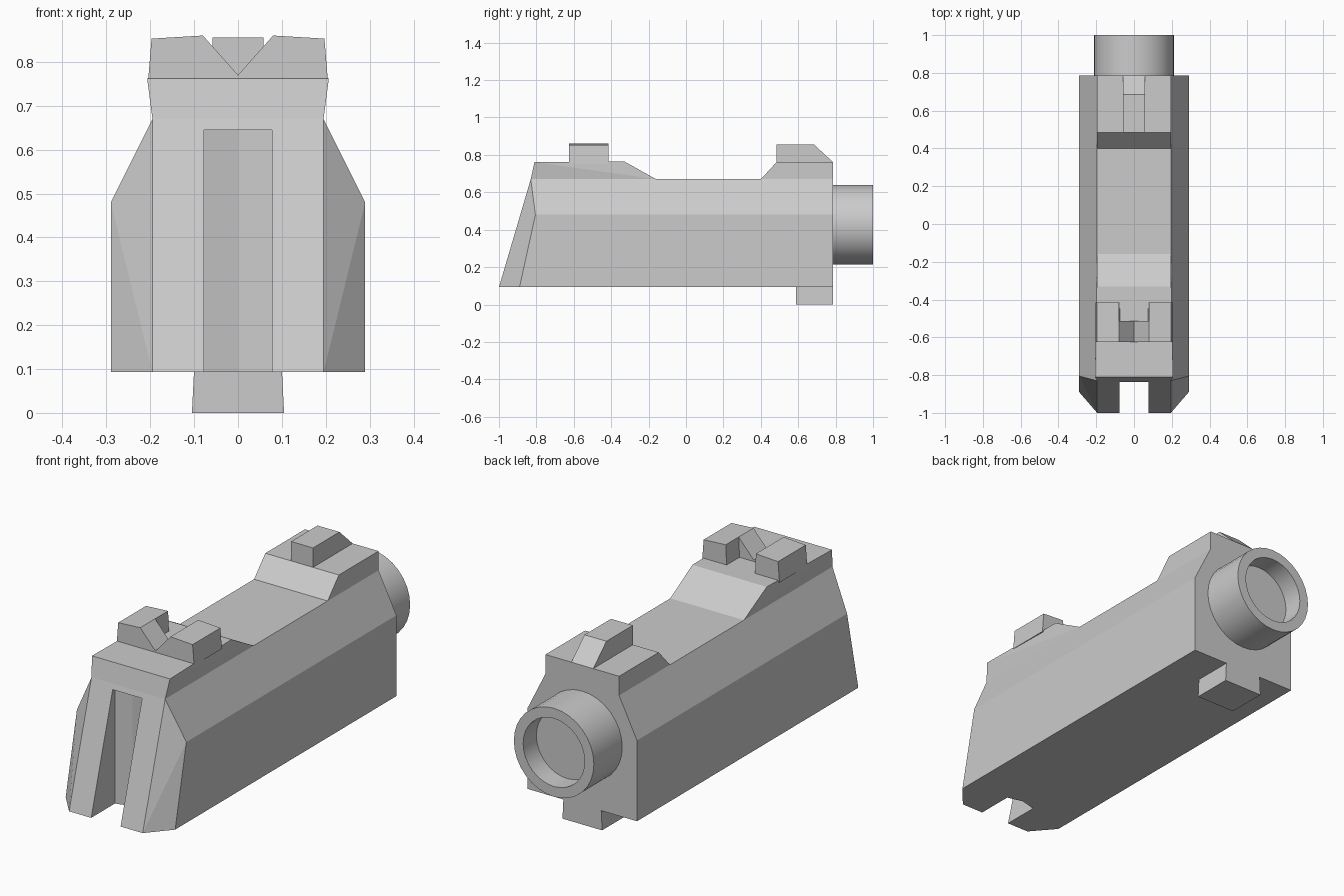
import bpy, bmesh, math
from mathutils import Matrix

if "Cube" in bpy.data.objects:
    bpy.data.objects.remove(bpy.data.objects["Cube"])


def make_object(name, bm):
    bmesh.ops.recalc_face_normals(bm, faces=bm.faces)
    mesh = bpy.data.meshes.new(name)
    bm.to_mesh(mesh)
    bm.free()
    ob = bpy.data.objects.new(name, mesh)
    bpy.context.collection.objects.link(ob)
    return ob


def hull(name, half):
    """Convex solid from points on the +x side, mirrored across x = 0."""
    bm = bmesh.new()
    for x, y, z in half:
        bm.verts.new((x, y, z))
        bm.verts.new((-x, y, z))
    res = bmesh.ops.convex_hull(bm, input=bm.verts)
    junk = set(res["geom_interior"] + res["geom_unused"])
    bmesh.ops.delete(bm, geom=[v for v in junk if isinstance(v, bmesh.types.BMVert)], context='VERTS')
    bmesh.ops.dissolve_limit(bm, angle_limit=0.01, verts=bm.verts, edges=bm.edges)
    return make_object(name, bm)


def prism(name, pts, offset):
    """Extrude a closed outline of 3D points along an offset."""
    bm = bmesh.new()
    face = bm.faces.new([bm.verts.new(p) for p in pts])
    ext = bmesh.ops.extrude_face_region(bm, geom=[face], use_keep_orig=True)
    bmesh.ops.translate(bm, vec=offset,
                        verts=[g for g in ext["geom"] if isinstance(g, bmesh.types.BMVert)])
    return make_object(name, bm)


def combine(target, other, operation):
    """Apply a boolean and remove the helper."""
    mod = target.modifiers.new("bool", 'BOOLEAN')
    mod.object, mod.operation, mod.solver = other, operation, 'EXACT'
    bpy.context.view_layer.objects.active = target
    bpy.ops.object.modifier_apply(modifier=mod.name)
    bpy.data.objects.remove(other, do_unlink=True)


# Main body: tapered shoulders and a sloped, chamfered nose
body = hull("body", [
    (.195, -.83, .67), (.29, -.805, .48), (.29, -.89, .093), (.195, -1, .093),
    (.195, .785, .67), (.29, .785, .48), (.29, .785, .093)])

# Raised front and rear platforms merged into the body
front = hull("front_platform", [
    (.195, -.83, .67), (.207, -.81, .762), (.197, -.33, .765),
    (.195, -.16, .67), (.18, -.82, .6), (.18, -.16, .6)])
rear = hull("rear_platform", [
    (.195, .4, .67), (.195, .485, .762), (.195, .785, .762),
    (.195, .785, .67), (.18, .4, .6), (.18, .785, .6)])
combine(body, front, 'UNION')
combine(body, rear, 'UNION')

# Vertical slot through the nose
slot = prism("slot_cutter", [
    (-.078, -1.1, -.1), (.078, -1.1, -.1), (.078, -.82, -.1),
    (0, -.8, -.1), (-.078, -.82, -.1)], (0, 0, .745))
combine(body, slot, 'DIFFERENCE')

# Front sight: a pair of blocks with wedges forming a V notch
for side, s in (("left", -1), ("right", 1)):
    prism(f"front_sight_block_{side}", [
        (s * .075, -.625, .755), (s * .205, -.625, .755),
        (s * .197, -.625, .853), (s * .08, -.625, .86)], (0, .21, 0))
    prism(f"front_sight_wedge_{side}", [
        (0, -.625, .755), (s * .075, -.625, .755),
        (s * .08, -.625, .86), (0, -.625, .77)], (0, .112, 0))

# Rear sight: a block with a sloped back
prism("rear_sight", [
    (-.058, .485, .757), (-.058, .485, .855), (-.058, .685, .855),
    (-.058, .785, .762), (-.058, .785, .757)], (.116, 0, 0))

# Foot peg under the rear
hull("foot_peg", [(x, y, z) for y in (.587, .785) for x, z in ((.105, 0), (.1, .1))])

# Hollow rear tube, lathed around the y axis
bm = bmesh.new()
profile = [(.212, .78), (.212, 1), (.163, 1), (.163, .9), (0, .9)]
verts = [bm.verts.new((r, y, .427)) for r, y in profile]
edges = [bm.edges.new(p) for p in zip(verts, verts[1:])]
bmesh.ops.spin(bm, geom=verts + edges, cent=(0, 0, .427), axis=(0, 1, 0),
               angle=math.tau, steps=32)
bmesh.ops.remove_doubles(bm, verts=bm.verts, dist=1e-4)
tube = make_object("rear_tube", bm)
bpy.ops.object.select_all(action='DESELECT')
tube.select_set(True)
bpy.context.view_layer.objects.active = tube
bpy.ops.object.shade_smooth_by_angle(angle=math.radians(30))
